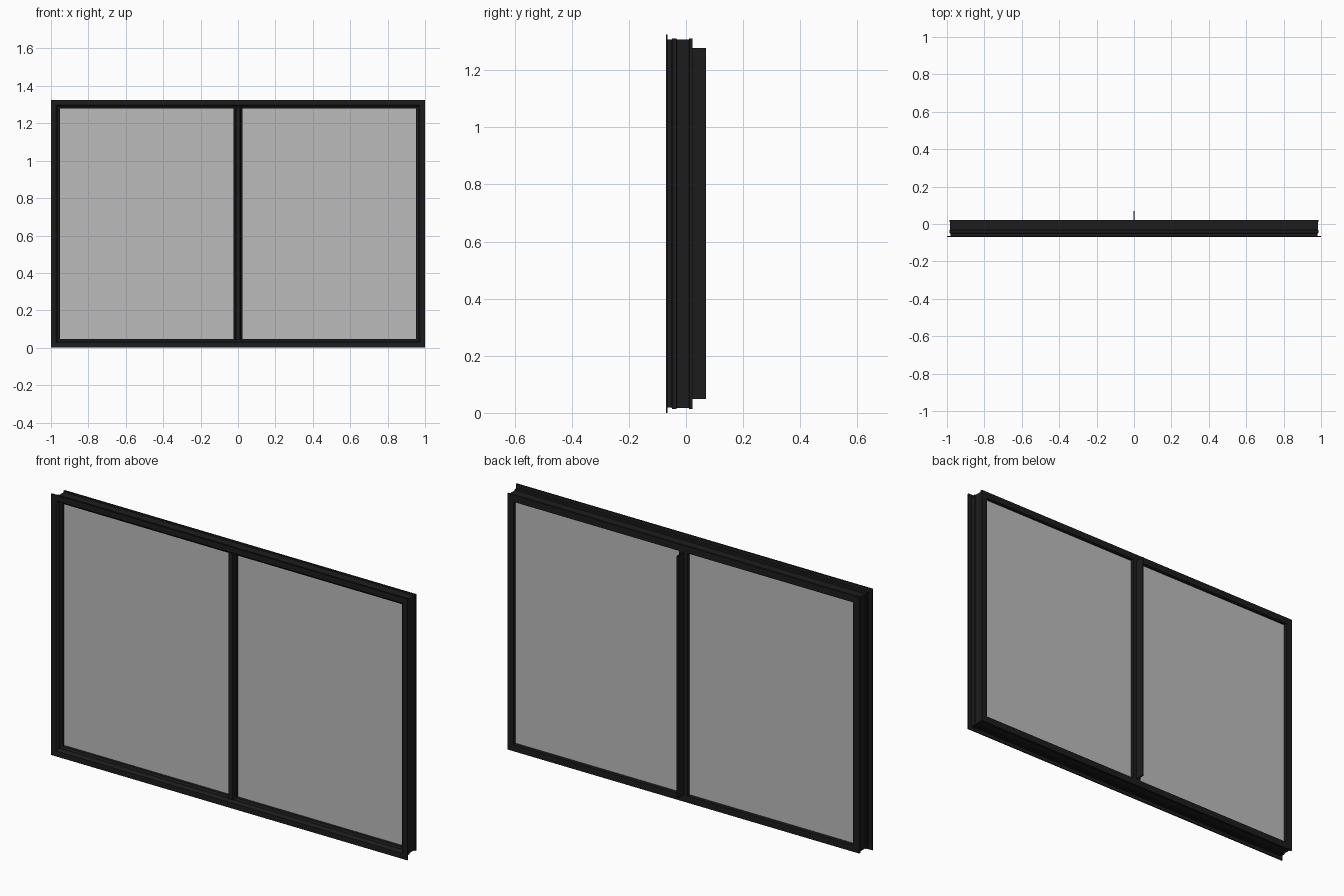
import bpy, bmesh

if "Cube" in bpy.data.objects:
    bpy.data.objects.remove(bpy.data.objects["Cube"])

W, H = 2.0, 1.325


def material(name, color):
    m = bpy.data.materials.new(name)
    m.diffuse_color = color
    m.use_nodes = True
    m.node_tree.nodes["Principled BSDF"].inputs["Base Color"].default_value = m.diffuse_color
    return m


dark = material("dark_aluminium", (0.012, 0.012, 0.012, 1))
glass = material("glass", (0.5, 0.5, 0.5, 0.5))


def finish(bm, name, mat):
    bmesh.ops.recalc_face_normals(bm, faces=bm.faces)
    me = bpy.data.meshes.new(name)
    bm.to_mesh(me)
    bm.free()
    me.materials.append(mat)
    ob = bpy.data.objects.new(name, me)
    bpy.context.collection.objects.link(ob)
    return ob


def loft(rings, name, mat, closed):
    """Bridge matching closed rings of points into a solid."""
    bm = bmesh.new()
    vs = [[bm.verts.new(p) for p in r] for r in rings]
    n, m = len(vs), len(vs[0])
    for i in range(n if closed else n - 1):
        a, b = vs[i], vs[(i + 1) % n]
        for j in range(m):
            k = (j + 1) % m
            bm.faces.new((a[j], a[k], b[k], b[j]))
    if not closed:
        bm.faces.new(vs[0])
        bm.faces.new(vs[-1])
    return finish(bm, name, mat)


def box(name, mat, x0, x1, y0, y1, z0, z1):
    ring = [(x0, y0), (x1, y0), (x1, y1), (x0, y1)]
    return loft([[(x, y, z) for x, y in ring] for z in (z0, z1)], name, mat, False)


# outer frame: mitred profile of (inset from outer edge, y)
profile = [(0, -0.07), (0.028, -0.07), (0.034, -0.062), (0.036, -0.05),
           (0.047, -0.046), (0.047, 0.022), (0.013, 0.022), (0.013, 0.012),
           (0.017, 0.010), (0.017, -0.032), (0.014, -0.034), (0.014, -0.048),
           (0.018, -0.05), (0.018, -0.064), (0, -0.064)]
rings = [[(sx * (W / 2 - d), y, H / 2 + sz * (H / 2 - d)) for d, y in profile]
         for sx, sz in ((-1, -1), (1, -1), (1, 1), (-1, 1))]
loft(rings, "outer_frame", dark, True)

# centre mullion with stepped front
half = [(0.012, -0.06), (0.015, -0.054), (0.015, -0.046), (0.023, -0.044), (0.023, 0.022)]
section = half + [(-x, y) for x, y in reversed(half)]
loft([[(x, y, z) for x, y in section] for z in (0.04, H - 0.04)],
     "centre_mullion", dark, False)

# thin fin behind the mullion
box("mullion_fin", dark, -0.003, 0.003, 0.02, 0.07, 0.048, H - 0.048)

# two glass panes
for side, s in (("left", -1), ("right", 1)):
    x0, x1 = sorted((s * 0.02, s * 0.955))
    box(side + "_glass_pane", glass, x0, x1, -0.032, 0.004, 0.045, H - 0.045)
